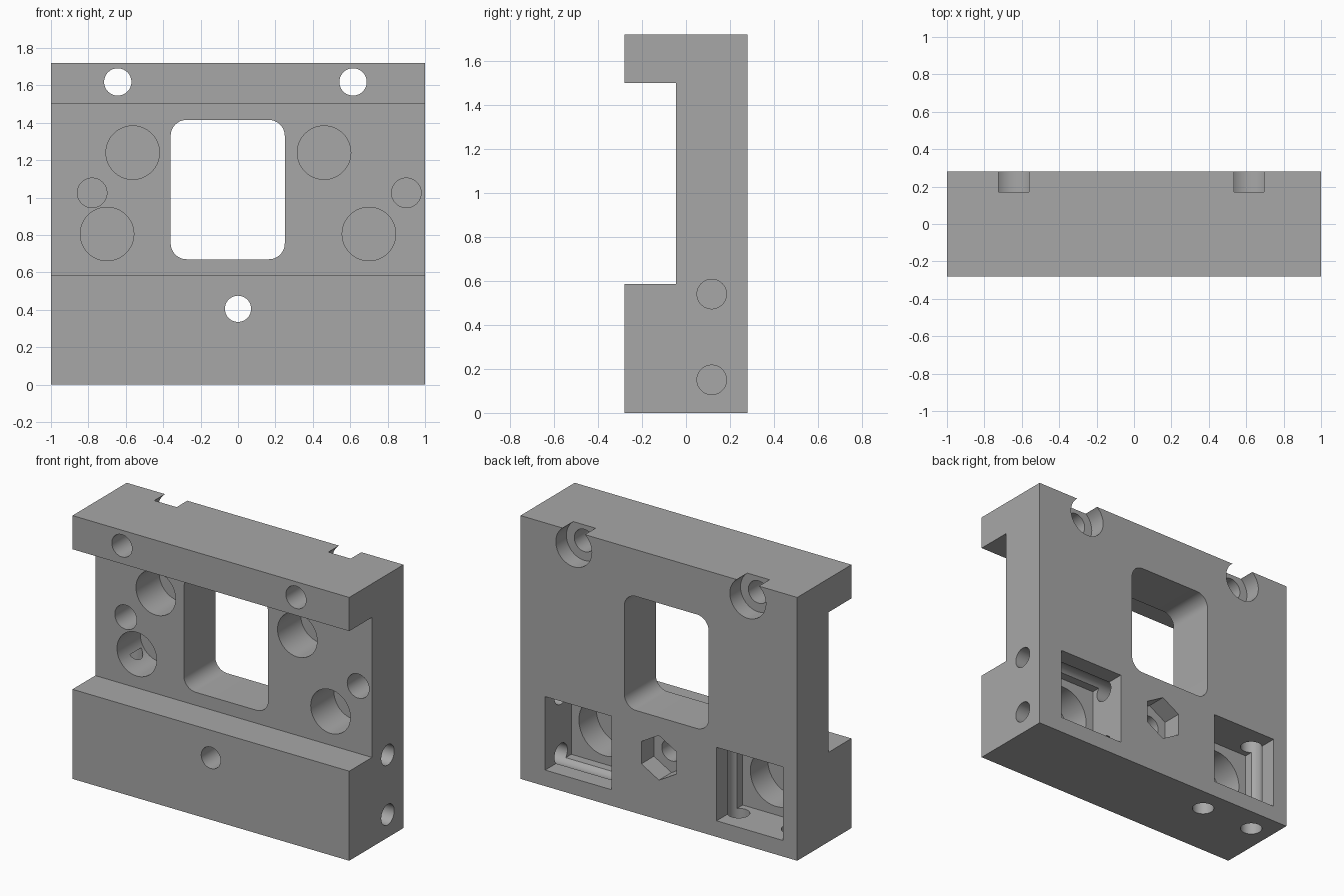
import bpy, bmesh, math
from mathutils import Matrix, Vector

if "Cube" in bpy.data.objects:
    bpy.data.objects.remove(bpy.data.objects["Cube"], do_unlink=True)

BACK, FRONT, RECESS = 0.28, -0.28, -0.045
TOP = 1.72
cutters = []


def make_object(name, bm):
    bmesh.ops.recalc_face_normals(bm, faces=bm.faces)
    mesh = bpy.data.meshes.new(name)
    bm.to_mesh(mesh)
    bm.free()
    ob = bpy.data.objects.new(name, mesh)
    bpy.context.scene.collection.objects.link(ob)
    return ob


def add_cutter(name, bm):
    ob = make_object(name, bm)
    ob.hide_render = True
    cutters.append(ob)


def bore(name, start, end, radius, sides=64):
    """Round or polygonal cutter between two points."""
    a, b = Vector(start), Vector(end)
    axis = b - a
    turn = axis.to_track_quat('Z', 'Y').to_matrix().to_4x4()
    bm = bmesh.new()
    bmesh.ops.create_cone(bm, cap_ends=True, segments=sides, radius1=radius,
                          radius2=radius, depth=axis.length,
                          matrix=Matrix.Translation((a + b) / 2) @ turn)
    add_cutter(name, bm)


def box(name, low, high, corner=0):
    """Box cutter, with its edges along y rounded if asked."""
    low, high = Vector(low), Vector(high)
    bm = bmesh.new()
    bmesh.ops.create_cube(bm, size=1, matrix=Matrix.Translation((low + high) / 2)
                          @ Matrix.Diagonal((*(high - low), 1)))
    if corner:
        edges = [e for e in bm.edges
                 if abs(e.verts[0].co.y - e.verts[1].co.y) > 0.1]
        bmesh.ops.bevel(bm, geom=edges, offset=corner, segments=12,
                        profile=0.5, affect='EDGES')
    add_cutter(name, bm)


# Main block: C-shaped side profile swept along x
profile = [(FRONT, 0), (BACK, 0), (BACK, TOP), (FRONT, TOP),
           (FRONT, 1.5), (RECESS, 1.5), (RECESS, 0.585), (FRONT, 0.585)]
bm = bmesh.new()
face = bm.faces.new([bm.verts.new((-1, y, z)) for y, z in profile])
swept = bmesh.ops.extrude_face_region(bm, geom=[face])
bmesh.ops.translate(bm, vec=(2, 0, 0),
                    verts=[v for v in swept["geom"] if isinstance(v, bmesh.types.BMVert)])
block = make_object("mounting_block", bm)

# Central window
box("window", (-0.36, -0.5, 0.67), (0.25, 0.5, 1.415), 0.085)

# Top bolt holes with counterbores that break the top edge
for x in (-0.643, 0.615):
    bore("bolt_hole", (x, -0.5, 1.618), (x, 0.5, 1.618), 0.073)
    bore("counterbore", (x, 0.17, 1.618), (x, 0.4, 1.618), 0.13)

# Lower bolt hole with hexagonal nut pocket
bore("nut_bolt_hole", (0, -0.5, 0.405), (0, 0.5, 0.405), 0.07)
bm = bmesh.new()
ring = [bm.verts.new((0.146 * math.sin(i * math.pi / 3), 0.15,
                      0.405 + 0.146 * math.cos(i * math.pi / 3))) for i in range(6)]
swept = bmesh.ops.extrude_face_region(bm, geom=[bm.faces.new(ring)])
bmesh.ops.translate(bm, vec=(0, 0.2, 0),
                    verts=[v for v in swept["geom"] if isinstance(v, bmesh.types.BMVert)])
add_cutter("nut_pocket", bm)

# Blind holes in the recessed front face
for x, z in ((-0.563, 1.24), (0.46, 1.24), (-0.70, 0.805), (0.70, 0.805)):
    bore("large_blind_hole", (x, -0.12, z), (x, 0.195, z), 0.143)
for x in (-0.78, 0.90):
    bore("small_blind_hole", (x, -0.12, 1.025), (x, 0.155, 1.025), 0.079)

# Square back pockets, each with a round well in its floor
MID = 0.345
for x in (-0.657, 0.582):
    box("back_pocket", (x - 0.24, 0.01, MID - 0.24), (x + 0.24, 0.4, MID + 0.24))
    bore("pocket_well", (x, 0.1, MID), (x, -0.17, MID), 0.185)

# Paired rod bores: from the left side, and up from the base
for s in (-0.195, 0.195):
    bore("side_rod_bore", (1.1, 0.117, MID + s), (0.2, 0.117, MID + s), 0.067)
    bore("base_rod_bore", (-0.657 + s, 0.117, -0.1), (-0.657 + s, 0.117, 0.73), 0.067)

# Cut everything and bake the result
for c in cutters:
    mod = block.modifiers.new(c.name, 'BOOLEAN')
    mod.operation, mod.solver, mod.object = 'DIFFERENCE', 'EXACT', c
bpy.context.view_layer.update()
graph = bpy.context.evaluated_depsgraph_get()
baked = bpy.data.meshes.new_from_object(block.evaluated_get(graph))
block.modifiers.clear()
block.data = baked
for c in cutters:
    bpy.data.objects.remove(c, do_unlink=True)

# Plain grey
grey = bpy.data.materials.new("grey")
grey.use_nodes = True
colour = (0.39, 0.39, 0.39, 1)
grey.diffuse_color = colour
grey.node_tree.nodes["Principled BSDF"].inputs["Base Color"].default_value = colour
block.data.materials.clear()
block.data.materials.append(grey)

# Smooth bores, crisp edges
bpy.ops.object.select_all(action='DESELECT')
block.select_set(True)
bpy.context.view_layer.objects.active = block
bpy.ops.object.shade_smooth_by_angle(angle=math.radians(30))
